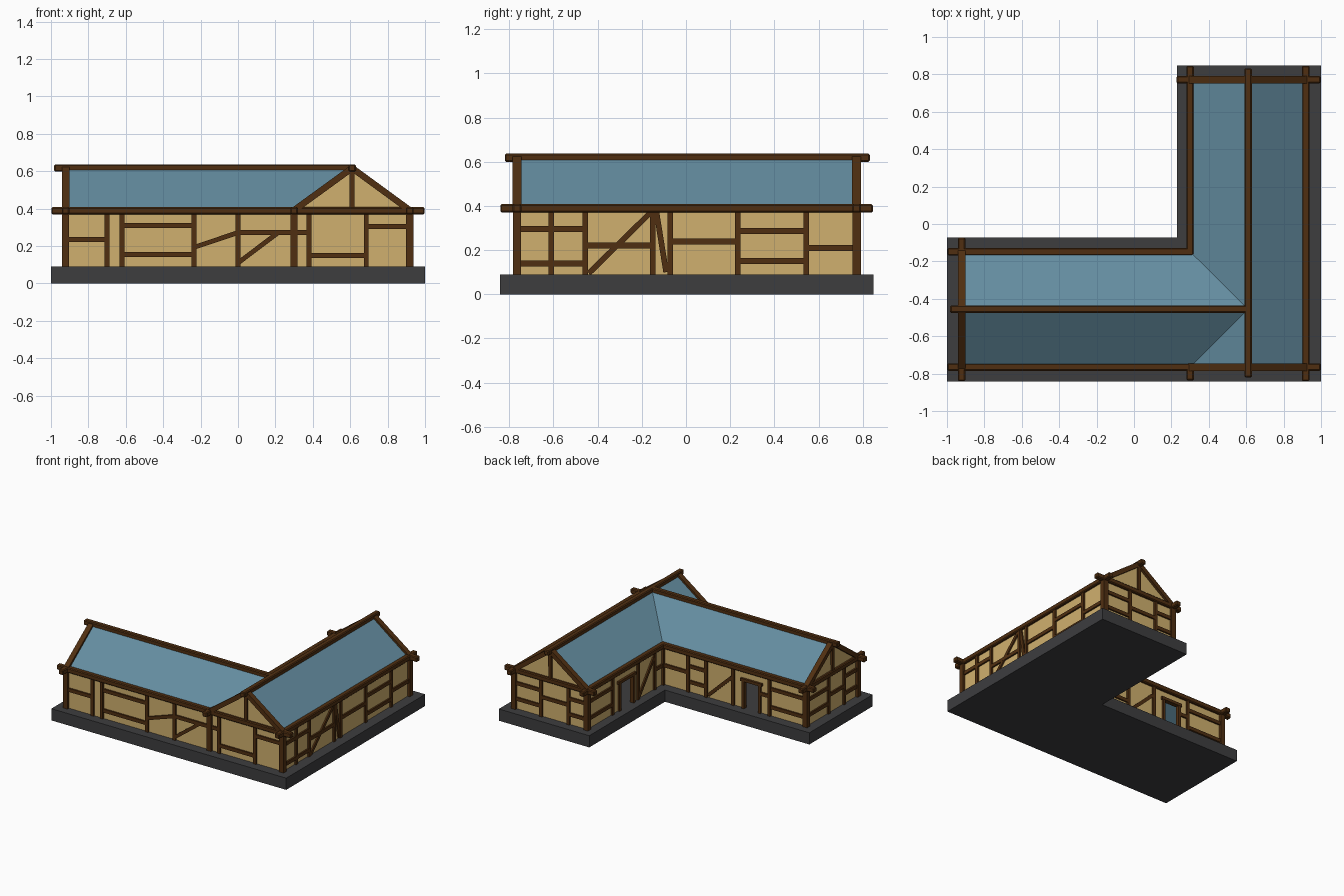
import bpy, bmesh
from mathutils import Vector as V

if "Cube" in bpy.data.objects:
    bpy.data.objects.remove(bpy.data.objects["Cube"])

def material(name, rgb):
    m = bpy.data.materials.new(name)
    lin = [((c / 255 + 0.055) / 1.055) ** 2.4 for c in rgb]
    m.diffuse_color = (*lin, 1)
    m.use_nodes = True
    m.node_tree.nodes["Principled BSDF"].inputs["Base Color"].default_value = m.diffuse_color
    return m

STONE = material("dark stone", (61, 61, 63))
PLASTER = material("tan plaster", (208, 176, 110))
WOOD = material("brown timber", (80, 47, 17))
SLATE = material("blue slate", (100, 141, 160))

def finish(bm, name, mat, normals=True):
    if normals:
        bmesh.ops.recalc_face_normals(bm, faces=bm.faces)
    me = bpy.data.meshes.new(name)
    bm.to_mesh(me)
    bm.free()
    me.materials.append(mat)
    ob = bpy.data.objects.new(name, me)
    bpy.context.collection.objects.link(ob)
    return ob

def face(bm, pts):
    return bm.faces.new([bm.verts.new(p) for p in pts])

def bar(bm, a, b, w, d, n):
    """Box from a to b; d is its depth along n, w its width across n."""
    a, b, n = V(a), V(b), V(n)
    s = (b - a).normalized().cross(n) * w / 2
    t = n * d / 2
    rings = [[bm.verts.new(p + i * s + j * t) for i, j in ((-1, -1), (1, -1), (1, 1), (-1, 1))]
             for p in (a, b)]
    bm.faces.new(rings[0])
    bm.faces.new(rings[1][::-1])
    for k in range(4):
        l = (k + 1) % 4
        bm.faces.new((rings[0][k], rings[0][l], rings[1][l], rings[1][k]))

# Main lines of the plan
X0, X1, XM, X2 = -0.922, 0.30, 0.61, 0.918
Y0, YM, Y1, Y2 = -0.765, -0.455, -0.148, 0.772
FLOOR, EAVE, RIDGE = 0.09, 0.392, 0.622

# Stone base, an L-shaped slab
bm = bmesh.new()
plan = [(-1, -0.842), (1, -0.842), (1, 0.848), (0.23, 0.848), (0.23, -0.072), (-1, -0.072)]
f = face(bm, [(x, y, 0) for x, y in plan])
ext = bmesh.ops.extrude_face_region(bm, geom=[f])
bmesh.ops.translate(bm, vec=(0, 0, FLOOR), verts=[v for v in ext["geom"] if isinstance(v, bmesh.types.BMVert)])
finish(bm, "stone_base", STONE)

# Roof slopes meeting in two valleys
bm = bmesh.new()
hub = (XM, YM, RIDGE)
for pts in (
    [(X0, Y0, EAVE), (X1, Y0, EAVE), hub, (X0, YM, RIDGE)],
    [(X0, YM, RIDGE), hub, (X1, Y1, EAVE), (X0, Y1, EAVE)],
    [(X1, Y1, EAVE), hub, (XM, Y2, RIDGE), (X1, Y2, EAVE)],
    [(X1, Y0, EAVE), (XM, Y0, RIDGE), hub],
    [(X2, Y0, EAVE), (X2, Y2, EAVE), (XM, Y2, RIDGE), (XM, Y0, RIDGE)],
):
    face(bm, pts)
finish(bm, "roof", SLATE, normals=False)

def wall(name, axis, pos, u0, u1, studs, rails, braces=(), door=None, out=1):
    """Plaster wall with timbers. Studs: u. Rails: u0, u1, z. Braces: u, z, u, z."""
    P = (lambda u, z: (u, pos, z)) if axis == "x" else (lambda u, z: (pos, u, z))
    n = (0, 1, 0) if axis == "x" else (1, 0, 0)
    bm = bmesh.new()
    rects = [(u0, u1, FLOOR, EAVE)]
    if door:
        a, b, h = door
        rects = [(u0, a, FLOOR, EAVE), (b, u1, FLOOR, EAVE), (a, b, h, EAVE)]
    for a, b, z0, z1 in rects:
        q = [P(a, z0), P(b, z0), P(b, z1), P(a, z1)]
        if (axis == "x") == (out > 0):
            q.reverse()
        face(bm, q)
    finish(bm, name + "_plaster", PLASTER, normals=False)
    bm = bmesh.new()
    for u in studs:
        bar(bm, P(u, FLOOR), P(u, 0.38), 0.025, 0.026, n)
    for a, b, z in rails:
        bar(bm, P(a, z), P(b, z), 0.027, 0.024, n)
    for a, z0, b, z1 in braces:
        bar(bm, P(a, z0), P(b, z1), 0.025, 0.022, n)
    if door:
        a, b, h = door
        for u in (a, b):
            bar(bm, P(u, FLOOR), P(u, h), 0.02, 0.03, n)
        bar(bm, P(a - 0.02, h), P(b + 0.02, h), 0.022, 0.034, n)
    finish(bm, name + "_timbers", WOOD)

wall("front_wall", "x", Y0, X0, X2, (-0.70, -0.62, -0.235, 0.0, 0.38, 0.685),
     [(-0.91, -0.7, 0.235), (-0.62, -0.235, 0.31), (-0.62, -0.235, 0.155),
      (0, 0.38, 0.272), (0.38, 0.685, 0.15), (0.685, 0.91, 0.305)],
     [(-0.23, 0.195, 0.0, 0.272), (0.0, 0.11, 0.21, 0.268)], out=-1)
wall("right_wall", "y", X2, Y0, Y2, (-0.61, -0.455, -0.15, -0.072, 0.235, 0.545),
     [(-0.76, -0.455, 0.295), (-0.76, -0.455, 0.14), (-0.455, -0.15, 0.22),
      (-0.072, 0.235, 0.238), (0.235, 0.545, 0.287), (0.235, 0.545, 0.15), (0.545, 0.765, 0.21)],
     [(-0.44, 0.095, -0.15, 0.38), (-0.135, 0.38, -0.09, 0.1)])
wall("back_gable_wall", "x", Y2, X1, X2, (0.69, 0.455),
     [(0.69, 0.91, 0.29), (0.69, 0.91, 0.17), (0.455, 0.69, 0.24), (0.3, 0.455, 0.29), (0.3, 0.455, 0.17)])
wall("left_gable_wall", "y", X0, Y0, Y1, (-0.41, -0.6),
     [(-0.41, -0.15, 0.29), (-0.41, -0.15, 0.17), (-0.6, -0.41, 0.23), (-0.76, -0.6, 0.3), (-0.76, -0.6, 0.17)],
     out=-1)
wall("inner_back_wall", "x", Y1, X0, X1, (0.08, -0.07, -0.30, -0.61),
     [(0.08, 0.3, 0.24), (-0.07, 0.08, 0.29), (-0.07, 0.08, 0.17), (-0.61, -0.53, 0.24),
      (-0.91, -0.61, 0.3), (-0.91, -0.61, 0.16)],
     [(-0.09, 0.11, -0.29, 0.30)], door=(-0.53, -0.39, 0.31))
wall("inner_side_wall", "y", X1, Y1, Y2, (0.47, 0.16, -0.04),
     [(0.47, 0.76, 0.3), (0.47, 0.76, 0.17), (-0.14, -0.04, 0.24)],
     [(0.15, 0.11, -0.03, 0.34)], door=(0.22, 0.39, 0.31), out=-1)

# Gable ends: plaster triangle, rafters and king post
def gable(name, a, b, top, n):
    bm = bmesh.new()
    f = face(bm, [a, b, top])
    f.normal_update()
    if f.normal.dot(V(n)) < 0:
        f.normal_flip()
    finish(bm, name + "_plaster", PLASTER, normals=False)
    bm = bmesh.new()
    for e in (a, b):
        bar(bm, e, top, 0.034, 0.04, n)
    bar(bm, ((a[0] + b[0]) / 2, (a[1] + b[1]) / 2, EAVE), top, 0.025, 0.03, n)
    finish(bm, name + "_rafters", WOOD)

gable("front_gable", (X1, Y0, EAVE), (X2, Y0, EAVE), (XM, Y0, RIDGE - 0.005), (0, -1, 0))
gable("back_gable", (X1, Y2, EAVE), (X2, Y2, EAVE), (XM, Y2, RIDGE - 0.005), (0, 1, 0))
gable("left_gable", (X0, Y0, EAVE), (X0, Y1, EAVE), (X0, YM, RIDGE - 0.005), (-1, 0, 0))

# Corner posts
bm = bmesh.new()
for x, y in ((X0, Y0), (X0, Y1), (X1, Y0), (X1, Y1), (X2, Y0), (X2, Y2), (X1, Y2)):
    bar(bm, (x, y, FLOOR), (x, y, EAVE), 0.038, 0.038, (1, 0, 0))
finish(bm, "corner_posts", WOOD)

# Eave and ridge beams with projecting chamfered ends
bm = bmesh.new()
up = (0, 0, 1)
zb, zr = 0.389, 0.618
for a, b in (
    ((-0.997, Y0, zb), (0.997, Y0, zb)), ((-0.997, Y1, zb), (0.316, Y1, zb)),
    ((0.228, Y2, zb), (0.997, Y2, zb)), ((X0, -0.84, zb), (X0, -0.073, zb)),
    ((X1, -0.836, zb), (X1, Y0, zb)), ((X1, -0.166, zb), (X1, 0.846, zb)),
    ((X2, -0.84, zb), (X2, 0.846, zb)),
    ((-0.983, YM, zr), (XM, YM, zr)), ((XM, -0.82, zr), (XM, 0.832, zr)),
):
    bar(bm, a, b, 0.04, 0.038, up)
beams = finish(bm, "eave_and_ridge_beams", WOOD)
bev = beams.modifiers.new("chamfer", "BEVEL")
bev.width = 0.006
bev.segments = 1
